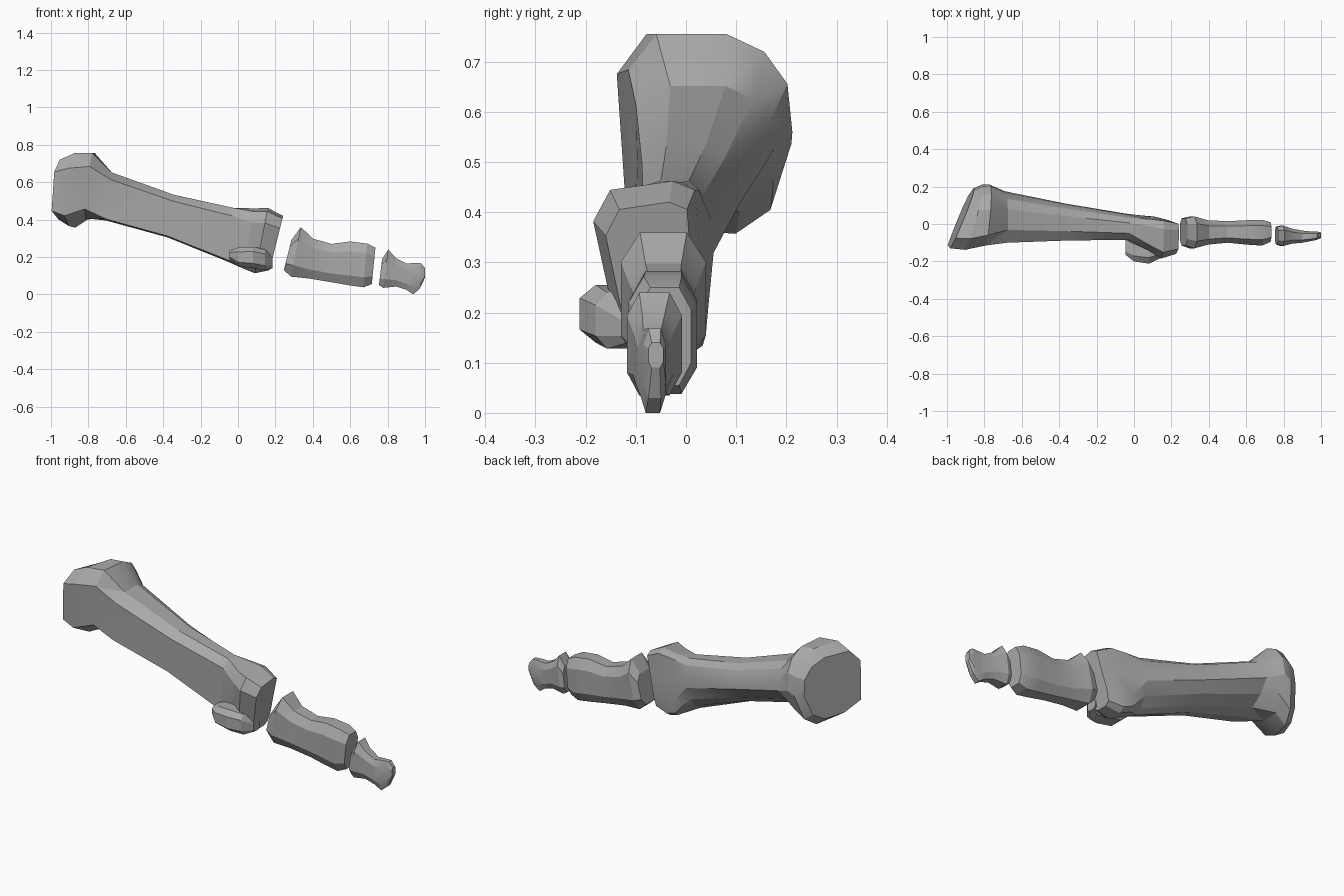
import bpy, bmesh, math

if "Cube" in bpy.data.objects:
    bpy.data.objects.remove(bpy.data.objects["Cube"], do_unlink=True)

# One bone-grey material
bone = bpy.data.materials.new("bone_grey")
bone.use_nodes = True
GREY = (0.4, 0.4, 0.4, 1)
bone.diffuse_color = GREY
bone.node_tree.nodes["Principled BSDF"].inputs["Base Color"].default_value = GREY


def finish(name, bm, angle=22):
    bmesh.ops.recalc_face_normals(bm, faces=bm.faces)
    mesh = bpy.data.meshes.new(name)
    bm.to_mesh(mesh)
    bm.free()
    mesh.materials.append(bone)
    ob = bpy.data.objects.new(name, mesh)
    bpy.context.collection.objects.link(ob)
    bpy.ops.object.select_all(action="DESELECT")
    ob.select_set(True)
    bpy.context.view_layer.objects.active = ob
    bpy.ops.object.shade_smooth_by_angle(angle=math.radians(angle))


def rounded_section(sides=8, power=0.68):
    """Flat-topped rounded section filling the unit square."""
    full = math.cos(math.pi / sides)

    def half(v):
        return 0.5 + math.copysign(abs(v / full) ** power, v) / 2

    angles = [math.tau * (i + 0.5) / sides for i in range(sides)]
    return [(half(math.cos(a)), half(math.sin(a))) for a in angles]


def loft_bone(name, rings):
    """Rings: section, x, y min, y max, z min, z max, x slant along y, along z."""
    bm = bmesh.new()
    loops = []
    for section, x, y0, y1, z0, z1, sy, sz in rings:
        loop = []
        for u, v in section:
            dy, dz = (u - 0.5) * (y1 - y0), (v - 0.5) * (z1 - z0)
            loop.append(bm.verts.new((x + sy * dy + sz * dz,
                                      (y0 + y1) / 2 + dy, (z0 + z1) / 2 + dz)))
        loops.append(loop)
    for a, b in zip(loops, loops[1:]):
        for i in range(len(a)):
            j = (i + 1) % len(a)
            bm.faces.new((a[i], a[j], b[j], b[i]))
    bm.faces.new(loops[0])
    bm.faces.new(loops[-1])
    bmesh.ops.triangulate(bm, faces=[f for f in bm.faces if len(f.verts) == 4])
    finish(name, bm)


# Sections of the long bone, from the lower front corner round to the upper front
DISC = [(.05, .16), (.35, .02), (.68, 0), (.88, .12), (1, .45),
        (.97, .72), (.83, .9), (.6, 1), (.17, 1), (0, .8)]
SHAFT = [(.02, .03), (.3, 0), (.55, .08), (.8, .25), (1, .5),
         (.97, .72), (.85, .9), (.65, 1), (.25, 1), (0, .85)]
HEAD = [(.22, .12), (.5, 0), (.83, 0), (.97, .06), (1, .25),
        (.95, .55), (.9, .95), (.7, 1), (.15, .95), (0, .77)]
ROUND = rounded_section()

# Long bone: slanted disc-like base with a stepped rim, tapering shaft, deep head
loft_bone("long_bone", [
    (DISC, -0.925, -.13, .19, .395, .72, .42, .10),
    (DISC, -0.865, -.138, .21, .357, .755, .30, .12),
    (DISC, -0.79, -.115, .212, .40, .755, .10, .12),
    (SHAFT, -0.69, -.10, .175, .395, .652, 0, .12),
    (SHAFT, -0.36, -.088, .108, .305, .533, 0, .15),
    (SHAFT, -0.04, -.085, .055, .175, .463, 0, .10),
    (HEAD, 0.06, -.14, .045, .135, .46, 0, .15),
    (HEAD, 0.125, -.185, .04, .113, .462, 0, .20),
    (HEAD, 0.205, -.16, .02, .13, .42, 0, .25),
])

# Knob on the front underside of the head
loft_bone("head_knob", [
    (ROUND, -0.045, -.165, -.08, .19, .235, 0, 0),
    (ROUND, 0.0, -.20, -.07, .15, .25, 0, 0),
    (ROUND, 0.08, -.212, -.07, .14, .255, 0, 0),
    (ROUND, 0.145, -.18, -.08, .128, .24, 0, 0),
    (ROUND, 0.185, -.13, -.07, .14, .20, 0, 0),
])

# Middle bone: flared base, waist, squared-off end
loft_bone("middle_bone", [
    (ROUND, 0.265, -.115, .03, .13, .29, 0, .25),
    (ROUND, 0.31, -.13, .04, .095, .36, 0, .20),
    (ROUND, 0.39, -.11, .02, .085, .298, 0, .10),
    (ROUND, 0.50, -.10, .015, .065, .27, 0, 0),
    (ROUND, 0.60, -.11, .02, .048, .283, 0, 0),
    (ROUND, 0.68, -.115, .022, .038, .272, 0, .08),
    (ROUND, 0.725, -.095, .01, .055, .25, 0, .10),
])

# Tip bone: flared base narrowing to a flat blunt point
loft_bone("tip_bone", [
    (ROUND, 0.762, -.108, -.015, .05, .19, 0, .12),
    (ROUND, 0.79, -.118, -.008, .035, .24, 0, .13),
    (ROUND, 0.845, -.105, -.025, .042, .194, 0, 0),
    (ROUND, 0.90, -.10, -.035, .025, .165, 0, 0),
    (ROUND, 0.94, -.092, -.04, .0, .168, 0, .05),
    (ROUND, 0.975, -.085, -.04, .03, .168, 0, .05),
    (ROUND, 1.0, -.075, -.045, .09, .14, 0, 0),
])
